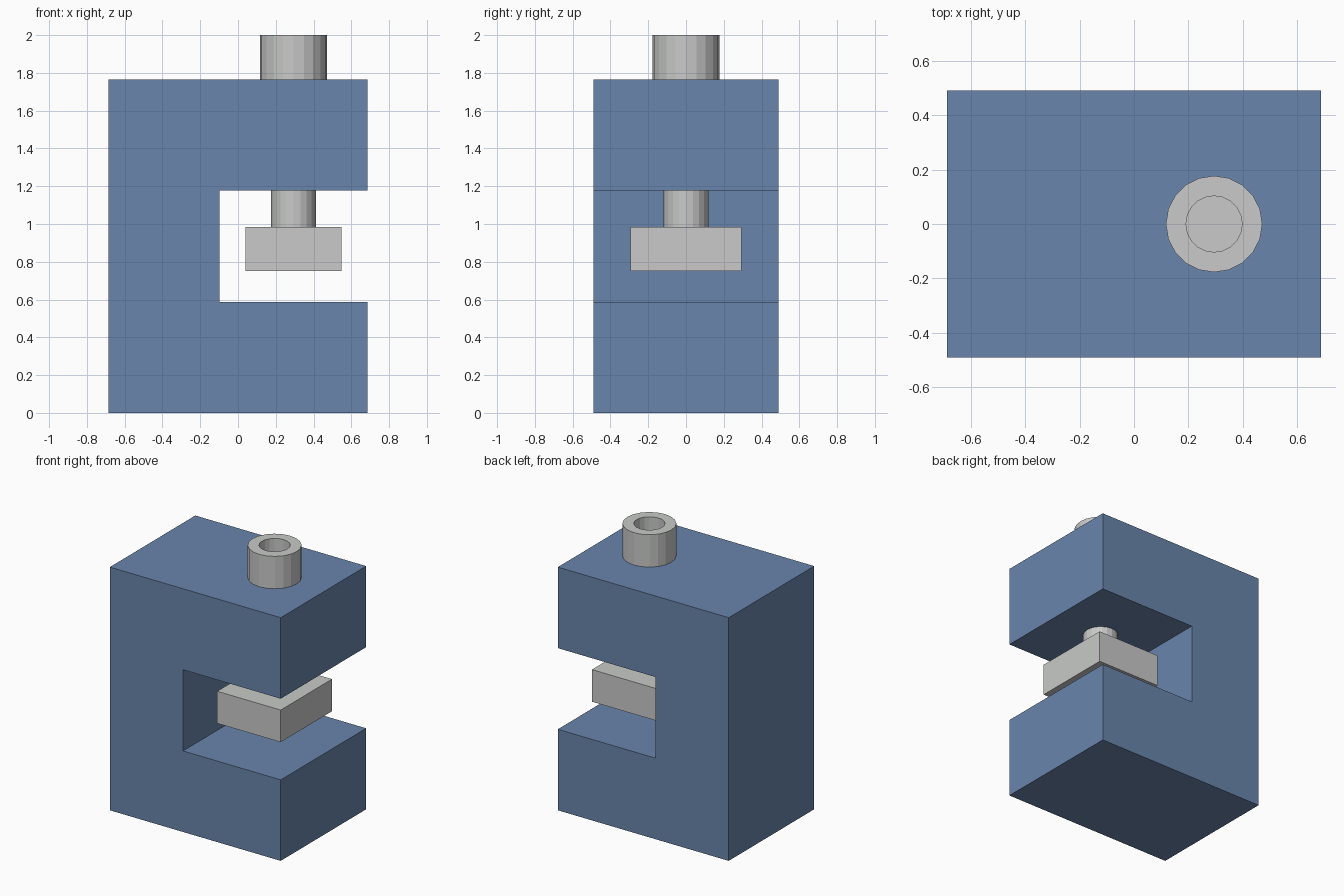
import bpy
import bmesh
import math

cube = bpy.data.objects.get("Cube")
if cube:
    bpy.data.objects.remove(cube, do_unlink=True)

SCREW_X = 0.294


def make_material(name, rgb):
    mat = bpy.data.materials.new(name)
    mat.use_nodes = True
    mat.diffuse_color = (*rgb, 1)
    mat.node_tree.nodes["Principled BSDF"].inputs["Base Color"].default_value = (*rgb, 1)
    return mat


blue = make_material("blue paint", (0.144, 0.235, 0.413))
steel = make_material("light steel", (0.578, 0.59, 0.578))


def add_object(name, bm, mat):
    bmesh.ops.recalc_face_normals(bm, faces=bm.faces)
    mesh = bpy.data.meshes.new(name)
    bm.to_mesh(mesh)
    bm.free()
    mesh.materials.append(mat)
    obj = bpy.data.objects.new(name, mesh)
    bpy.context.collection.objects.link(obj)
    return obj


def extrude_profile(name, points, half_depth, mat):
    """Extrude an x-z outline symmetrically along y."""
    bm = bmesh.new()
    face = bm.faces.new([bm.verts.new((x, -half_depth, z)) for x, z in points])
    out = bmesh.ops.extrude_face_region(bm, geom=[face])
    verts = [v for v in out["geom"] if isinstance(v, bmesh.types.BMVert)]
    bmesh.ops.translate(bm, verts=verts, vec=(0, 2 * half_depth, 0))
    return add_object(name, bm, mat)


def lathe(name, profile, segments, mat):
    """Turn a radius-height profile around the screw axis, capping both ends."""
    bm = bmesh.new()
    rings = []
    for r, z in profile:
        rings.append([bm.verts.new((SCREW_X + r * math.cos(math.tau * i / segments),
                                    r * math.sin(math.tau * i / segments), z))
                      for i in range(segments)])
    for low, high in zip(rings, rings[1:]):
        for i in range(segments):
            j = (i + 1) % segments
            bm.faces.new((low[i], low[j], high[j], high[i]))
    bm.faces.new(rings[0])
    bm.faces.new(rings[-1])
    return add_object(name, bm, mat)


# C-shaped body, open towards +x
W, H = 0.686, 1.765
extrude_profile("clamp_body",
                [(-W, 0), (W, 0), (W, 0.588), (-0.098, 0.588),
                 (-0.098, 1.177), (W, 1.177), (W, H), (-W, H)], 0.49, blue)

# Pressure plate under the screw
L, R = SCREW_X - 0.255, SCREW_X + 0.255
extrude_profile("pressure_plate",
                [(L, 0.75), (R, 0.75), (R, 0.983), (L, 0.983)], 0.294, steel)

# Screw shaft and hollow screw head
lathe("screw_shaft", [(0.118, 0.983), (0.118, 1.177)], 20, steel)
lathe("screw_head", [(0.177, H), (0.177, 2.0), (0.103, 2.0), (0.103, 1.84)], 20, steel)
